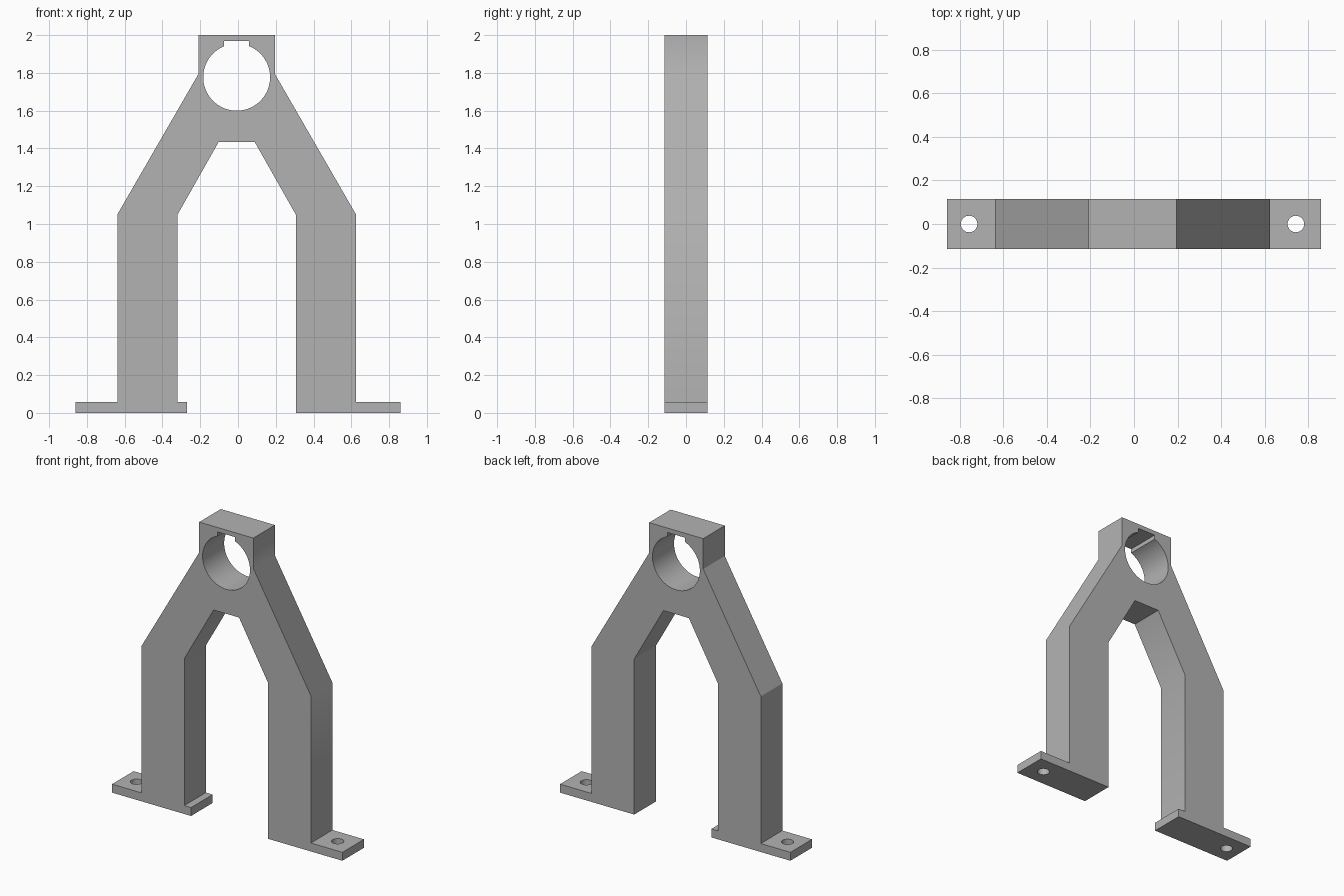
import bpy, bmesh
from math import radians, sin, cos, asin

cube = bpy.data.objects.get("Cube")
if cube:
    bpy.data.objects.remove(cube, do_unlink=True)

DEPTH = 0.23      # thickness along y
MID = -0.007      # symmetry line of the legs and head
FOOT = 0.057      # foot plate height

# Single grey metal
metal = bpy.data.materials.new("grey metal")
metal.use_nodes = True
grey = (0.45, 0.45, 0.45, 1)
metal.diffuse_color = grey
metal.node_tree.nodes["Principled BSDF"].inputs["Base Color"].default_value = grey

# Outline: half contours of the arch, mirrored, joined through the two feet
outer = [(0.632, FOOT), (0.632, 1.05), (0.202, 1.795), (0.202, 2.0)]
inner = [(0.095, 1.435), (0.313, 1.05)]


def side(points, sign):
    return [(MID + sign * x, z) for x, z in points]


right_foot = [(0.306, 0), (0.86, 0), (0.86, FOOT)]
left_foot = [(-0.86, FOOT), (-0.86, 0), (-0.27, 0), (-0.27, FOOT), (-0.32, FOOT)]
outline = (right_foot + side(outer, 1) + side(outer, -1)[::-1] + left_foot
           + side(inner, -1)[::-1] + side(inner, 1))

# Bore with a keyway slot at the top
BORE_Z, BORE_R, KEY, KEY_TOP = 1.777, 0.177, 0.066, 1.97
gap = asin(KEY / BORE_R)
STEPS = 72
bore = []
for i in range(STEPS + 1):
    a = gap + (radians(360) - 2 * gap) * i / STEPS
    bore.append((MID + BORE_R * sin(a), BORE_Z + BORE_R * cos(a)))
bore += side([(KEY, KEY_TOP)], -1) + side([(KEY, KEY_TOP)], 1)

# Fill the outline around the bore, then extrude
bm = bmesh.new()
for loop in (outline, bore):
    verts = [bm.verts.new((x, -DEPTH / 2, z)) for x, z in loop]
    for a, b in zip(verts, verts[1:] + verts[:1]):
        bm.edges.new((a, b))
bmesh.ops.triangle_fill(bm, edges=bm.edges[:], use_beauty=True)
extruded = bmesh.ops.extrude_face_region(bm, geom=bm.faces[:], use_keep_orig=True)
back = [g for g in extruded["geom"] if isinstance(g, bmesh.types.BMVert)]
bmesh.ops.translate(bm, verts=back, vec=(0, DEPTH, 0))
bmesh.ops.recalc_face_normals(bm, faces=bm.faces[:])
mesh = bpy.data.meshes.new("support_frame")
bm.to_mesh(mesh)
bm.free()
mesh.materials.append(metal)
frame = bpy.data.objects.new("support_frame", mesh)
bpy.context.collection.objects.link(frame)

# Bolt holes through the feet
for name, x in (("right_bolt_cutter", -0.758), ("left_bolt_cutter", 0.744)):
    bpy.ops.mesh.primitive_cylinder_add(vertices=48, radius=0.038, depth=0.3,
                                        location=(x, 0, 0))
    cutter = bpy.context.object
    cutter.name = name
    cutter.hide_render = True
    cutter.data.materials.append(metal)
    cut = frame.modifiers.new("bolt_hole", 'BOOLEAN')
    cut.operation = 'DIFFERENCE'
    cut.solver = 'EXACT'
    cut.object = cutter
    bpy.ops.object.select_all(action='DESELECT')
    frame.select_set(True)
    bpy.context.view_layer.objects.active = frame
    bpy.ops.object.modifier_apply(modifier=cut.name)
    bpy.data.objects.remove(cutter, do_unlink=True)

# Crisp bends on the faces turned to the right, soft ones elsewhere
bm = bmesh.new()
bm.from_mesh(mesh)
for e in bm.edges:
    if len(e.link_faces) == 2 and e.calc_face_angle(0) > radians(20):
        if all(f.normal.x < 0 for f in e.link_faces):
            e.smooth = False
bm.to_mesh(mesh)
bm.free()
bpy.ops.object.shade_smooth_by_angle(angle=radians(35), keep_sharp_edges=True)
